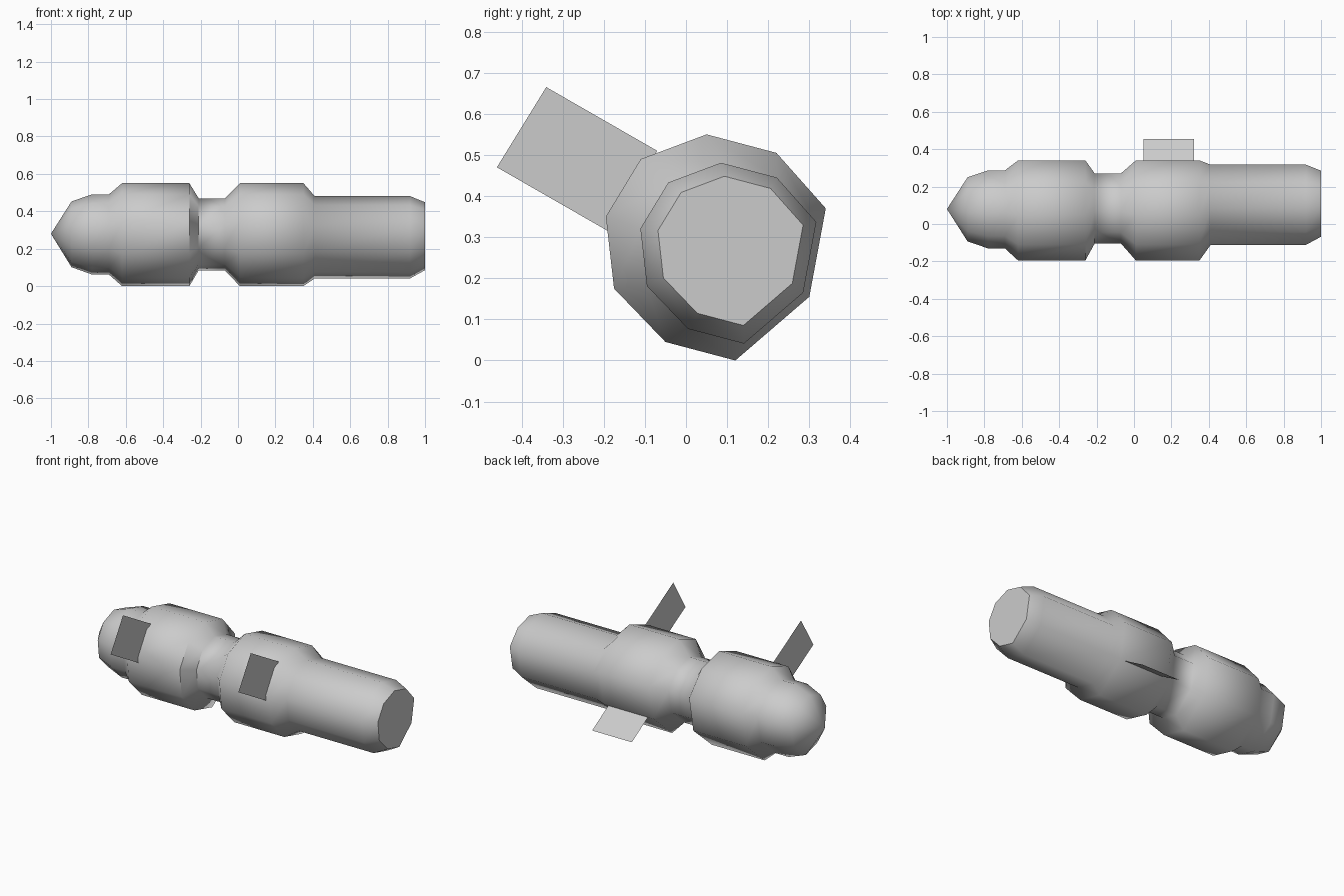
import bpy
import math

cube = bpy.data.objects.get("Cube")
if cube:
    bpy.data.objects.remove(cube)

GREY = (0.6, 0.6, 0.6, 1.0)
mat = bpy.data.materials.new("plain_grey")
mat.use_nodes = True
mat.diffuse_color = GREY
mat.node_tree.nodes["Principled BSDF"].inputs["Base Color"].default_value = GREY


def add_object(name, verts, faces):
    mesh = bpy.data.meshes.new(name)
    mesh.from_pydata(verts, [], faces)
    mesh.materials.append(mat)
    obj = bpy.data.objects.new(name, mesh)
    bpy.context.collection.objects.link(obj)
    return obj


# Uneven nine-sided cross-section (y, z) around the body axis
SECTION = [(-0.025, 0.27), (0.145, 0.225), (0.265, 0.09), (0.225, -0.125),
           (0.045, -0.28), (-0.125, -0.235), (-0.25, -0.105), (-0.27, 0.07),
           (-0.185, 0.21)]
# Stations along the body: x, section scale, centre y, centre z
STATIONS = [(-0.89, 0.64, 0.08, 0.28), (-0.78, 0.78, 0.08, 0.28),
            (-0.69, 0.78, 0.08, 0.28), (-0.62, 1.0, 0.075, 0.28),
            (-0.26, 1.0, 0.075, 0.28), (-0.21, 0.7, 0.085, 0.28),
            (-0.07, 0.7, 0.085, 0.28), (0.01, 1.0, 0.075, 0.28),
            (0.35, 1.0, 0.075, 0.28), (0.41, 0.8, 0.105, 0.265),
            (0.92, 0.8, 0.105, 0.265), (1.0, 0.66, 0.11, 0.27)]

# Body: pointed nose, two drums with a neck between, long barrel
n = len(SECTION)
verts = [(x, cy + s * y, cz + s * z)
         for x, s, cy, cz in STATIONS for y, z in SECTION]
faces = []
for r in range(len(STATIONS) - 1):
    for i in range(n):
        j = (i + 1) % n
        faces.append((r * n + i, r * n + j, (r + 1) * n + j, (r + 1) * n + i))
tip = len(verts)
verts.append((-1.0, 0.08, 0.28))
faces += [(tip, (i + 1) % n, i) for i in range(n)]
last = (len(STATIONS) - 1) * n
faces.append(tuple(range(last, last + n)))
body = add_object("body", verts, faces)
bpy.context.view_layer.objects.active = body
body.select_set(True)
bpy.ops.object.mode_set(mode='EDIT')
bpy.ops.mesh.select_all(action='SELECT')
bpy.ops.mesh.normals_make_consistent(inside=False)
bpy.ops.object.mode_set(mode='OBJECT')
bpy.ops.object.shade_smooth_by_angle(angle=math.radians(60))

# Upright fins: thin sheets across the body axis, one on each drum
OUTLINE = [(-0.34, 0.665), (-0.46, 0.47), (-0.19, 0.315), (-0.07, 0.51)]
for name, x in (("nose_fin", -0.545), ("barrel_fin", 0.325)):
    add_object(name, [(x, y, z) for y, z in OUTLINE], [(0, 1, 2, 3)])

# Side fin: thin sheet along the body axis
add_object("side_fin", [(0.05, 0.28, 0.165), (0.32, 0.28, 0.165),
                        (0.32, 0.455, 0.06), (0.05, 0.455, 0.06)], [(0, 1, 2, 3)])
